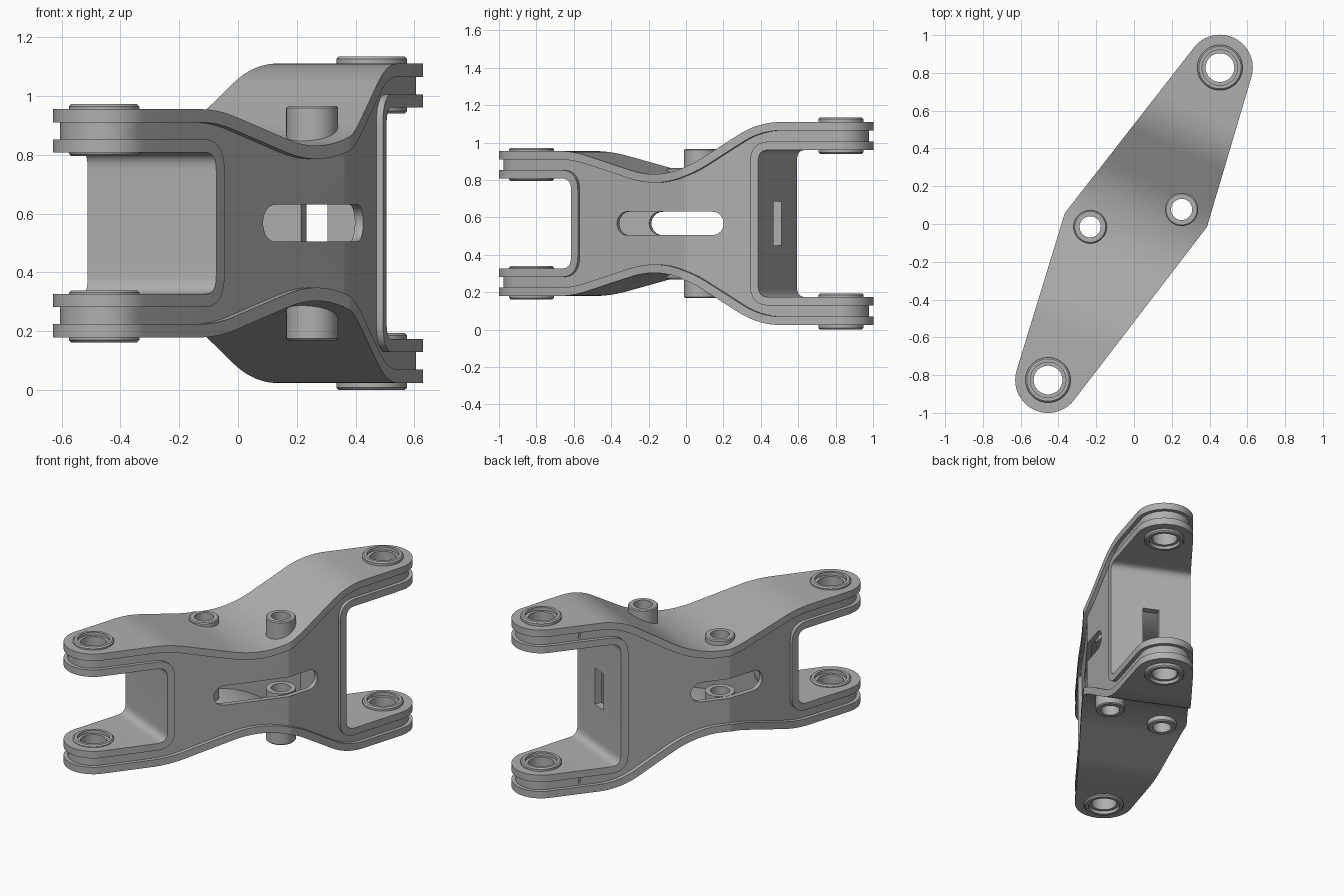
import bpy, bmesh, math
from mathutils import Vector
from mathutils.geometry import convex_hull_2d

if "Cube" in bpy.data.objects:
    bpy.data.objects.remove(bpy.data.objects["Cube"])

MID = 0.567                                  # height of the mirror plane
THICK = 0.045                                # plate thickness
ANG = math.radians(24.5)
U = Vector((math.sin(ANG), math.cos(ANG), 0))    # along the arm
V = Vector((math.cos(ANG), -math.sin(ANG), 0))   # across the arm
HIGH, LOW = (0.455, 0.828), (-0.455, -0.826)     # pivot centres

steel = bpy.data.materials.new("grey_steel")
steel.use_nodes = True
GREY = (0.43, 0.43, 0.43, 1)
steel.diffuse_color = GREY
steel.node_tree.nodes["Principled BSDF"].inputs["Base Color"].default_value = GREY


def make(name, bm):
    bmesh.ops.recalc_face_normals(bm, faces=bm.faces)
    mesh = bpy.data.meshes.new(name)
    bm.to_mesh(mesh)
    bm.free()
    mesh.materials.append(steel)
    ob = bpy.data.objects.new(name, mesh)
    bpy.context.collection.objects.link(ob)
    return ob


def prism(name, points, depth):
    """Extrude closed 3D polygon along a vector."""
    bm = bmesh.new()
    face = bm.faces.new([bm.verts.new(p) for p in points])
    new = bmesh.ops.extrude_face_region(bm, geom=[face])["geom"]
    bmesh.ops.translate(bm, vec=depth, verts=[g for g in new if isinstance(g, bmesh.types.BMVert)])
    return make(name, bm)


def side_prism(name, points, v0=-1.0, v1=1.0):
    """Extrude a (u, z) polygon across the arm."""
    return prism(name, [U * u + V * v0 + Vector((0, 0, z)) for u, z in points], V * (v1 - v0))


def lathe(name, centre, profile, steps=48):
    """Revolve a closed (radius, z) profile about a vertical axis."""
    bm = bmesh.new()
    rings = []
    for i in range(steps):
        a = math.tau * i / steps
        rings.append([bm.verts.new((centre[0] + r * math.cos(a), centre[1] + r * math.sin(a), z))
                      for r, z in profile])
    n = len(profile)
    for i in range(steps):
        a, b = rings[i], rings[(i + 1) % steps]
        for j in range(n):
            k = (j + 1) % n
            bm.faces.new((a[j], b[j], b[k], a[k]))
    return make(name, bm)


def circle(centre, r, n=48):
    return [(centre[0] + r * math.cos(math.tau * i / n), centre[1] + r * math.sin(math.tau * i / n))
            for i in range(n)]


def disc_prism(centre, r):
    return prism("cutter", [(x, y, -1) for x, y in circle(centre, r)], Vector((0, 0, 3)))


def outline(inset):
    """Lozenge plan with rounded tips, shrunk by inset."""
    pts = circle(HIGH, 0.174 - inset, 64) + circle(LOW, 0.174 - inset, 64)
    for c in ((0.332, 0.012), (-0.312, 0.03)):
        pts += circle(c, 0.06 - inset, 48)
    pts = [Vector(p) for p in pts]
    return [(pts[i].x, pts[i].y, -0.5) for i in convex_hull_2d(pts)]


def lozenge(inset):
    return prism("cutter", outline(inset), Vector((0, 0, 2.2)))


def boolean(ob, cutter, op):
    mod = ob.modifiers.new("cut", "BOOLEAN")
    mod.object, mod.operation, mod.solver = cutter, op, "EXACT"
    bpy.context.view_layer.objects.active = ob
    bpy.ops.object.modifier_apply(modifier=mod.name)
    bpy.data.objects.remove(cutter)


def fillet(path, dists, n=12):
    """Round the inner corners of an open path."""
    out = [Vector(path[0])]
    for i, d in enumerate(dists, 1):
        p = Vector(path[i])
        a = p + (Vector(path[i - 1]) - p).normalized() * d
        b = p + (Vector(path[i + 1]) - p).normalized() * d
        for k in range(n + 1):
            t = k / n
            out.append(a * (1 - t) ** 2 + p * (2 * t * (1 - t)) + b * t * t)
    return out + [Vector(path[-1])]


def offset(path, d):
    """Shift an open path to its left by d."""
    out = []
    for i, p in enumerate(path):
        t = (path[min(i + 1, len(path) - 1)] - path[max(i - 1, 0)]).normalized()
        out.append(p + Vector((-t.y, t.x)) * d)
    return out


def flip(path):
    return [Vector((p.x, 2 * MID - p.y)) for p in path]


def stadium(u0, u1, z0, z1):
    r, zc = (z1 - z0) / 2, (z0 + z1) / 2
    arc = [(math.sin(math.pi * i / 16) * r, math.cos(math.pi * i / 16) * r) for i in range(17)]
    return [(u1 - r + s, zc + c) for s, c in arc] + [(u0 + r - s, zc - c) for s, c in arc]


# Centre lines of the plates, seen from the side
top_line = fillet([(-1.3, 0.955), (-0.58, 0.955), (0.041, 0.787), (0.562, 1.11), (1.3, 1.11)],
                  (0.1, 0.25, 0.13))
top_mid = offset(top_line, -THICK / 2)


def fork_line(u_end, u, z):
    return fillet([(u_end, z), (u, z), (u, 2 * MID - z), (u_end, 2 * MID - z)], (0.085, 0.085))


high_mid = fork_line(1.3, 0.538, 0.983)
low_mid = fork_line(-1.3, -0.568, 0.83)


def plate(name, mid):
    ob = side_prism(name, offset(mid, THICK / 2) + offset(mid, -THICK / 2)[::-1])
    boolean(ob, lozenge(0), "INTERSECT")
    return ob


parts = [plate("top_plate", top_mid), plate("bottom_plate", flip(top_mid)),
         plate("high_fork_plate", high_mid), plate("low_fork_plate", low_mid)]

# Side walls, set in from the plate edges
walls = lozenge(0.024)
walls.name = "side_walls"
boolean(walls, lozenge(0.055), "DIFFERENCE")
body = top_mid + high_mid + flip(top_mid)[::-1] + low_mid[::-1]
boolean(walls, side_prism("cutter", body), "INTERSECT")
boolean(walls, side_prism("cutter", stadium(-0.30, 0.36, 0.505, 0.63), 0.08, 1), "DIFFERENCE")
boolean(walls, side_prism("cutter", stadium(-0.34, 0.13, 0.505, 0.63), -1, -0.08), "DIFFERENCE")
parts.append(walls)

# Grease holes near the high pivot
for z in (1.036, 2 * MID - 1.036):
    hole = [Vector((0.23, 0.765, z)) + V * a + Vector((0, 0, b)) for a, b in circle((0, 0), 0.022, 20)]
    side = Vector((0.78, -0.62, 0))
    boolean(walls, prism("cutter", [p - side * 0.08 for p in hole], side * 0.16), "DIFFERENCE")

# Window in the high fork plate
window = [(0.45, 0.45), (0.45, 0.684), (0.65, 0.684), (0.65, 0.45)]
boolean(parts[2], side_prism("cutter", window, 0.0, 0.1), "DIFFERENCE")

# Pivot and tube bores through the plates
TUBES = (("right", (-0.232, -0.015), 0.865), ("left", (0.252, 0.077), 0.965))
for ob in parts[:4]:
    for c in (HIGH, LOW):
        boolean(ob, disc_prism(c, 0.105), "DIFFERENCE")
for ob in parts[:2]:
    for _, c, _ in TUBES:
        boolean(ob, disc_prism(c, 0.07), "DIFFERENCE")


def mirrored(name, centre, profile):
    parts.append(lathe("upper_" + name, centre, profile))
    parts.append(lathe("lower_" + name, centre, [(r, 2 * MID - z) for r, z in profile]))


# Pivot bushes with stepped bores
for name, c, z0, z1 in (("high_bush", HIGH, 0.94, 1.134), ("low_bush", LOW, 0.795, 0.972)):
    mirrored(name, c, [(0.076, z0 + 0.02), (0.094, z0 + 0.02), (0.094, z0), (0.112, z0),
                       (0.12, z0 + 0.008), (0.12, z1 - 0.008), (0.112, z1), (0.094, z1),
                       (0.094, z1 - 0.02), (0.076, z1 - 0.02)])

# Vertical tubes, split at the slot
for name, c, z1 in TUBES:
    mirrored(name + "_tube", c, [(0.056, 0.632), (0.088, 0.632), (0.088, z1 - 0.006),
                                 (0.082, z1), (0.056, z1)])

# Smooth curved faces, keep edges sharp
bpy.ops.object.select_all(action="DESELECT")
for ob in parts:
    ob.select_set(True)
bpy.context.view_layer.objects.active = parts[0]
bpy.ops.object.shade_smooth_by_angle(angle=math.radians(25))
